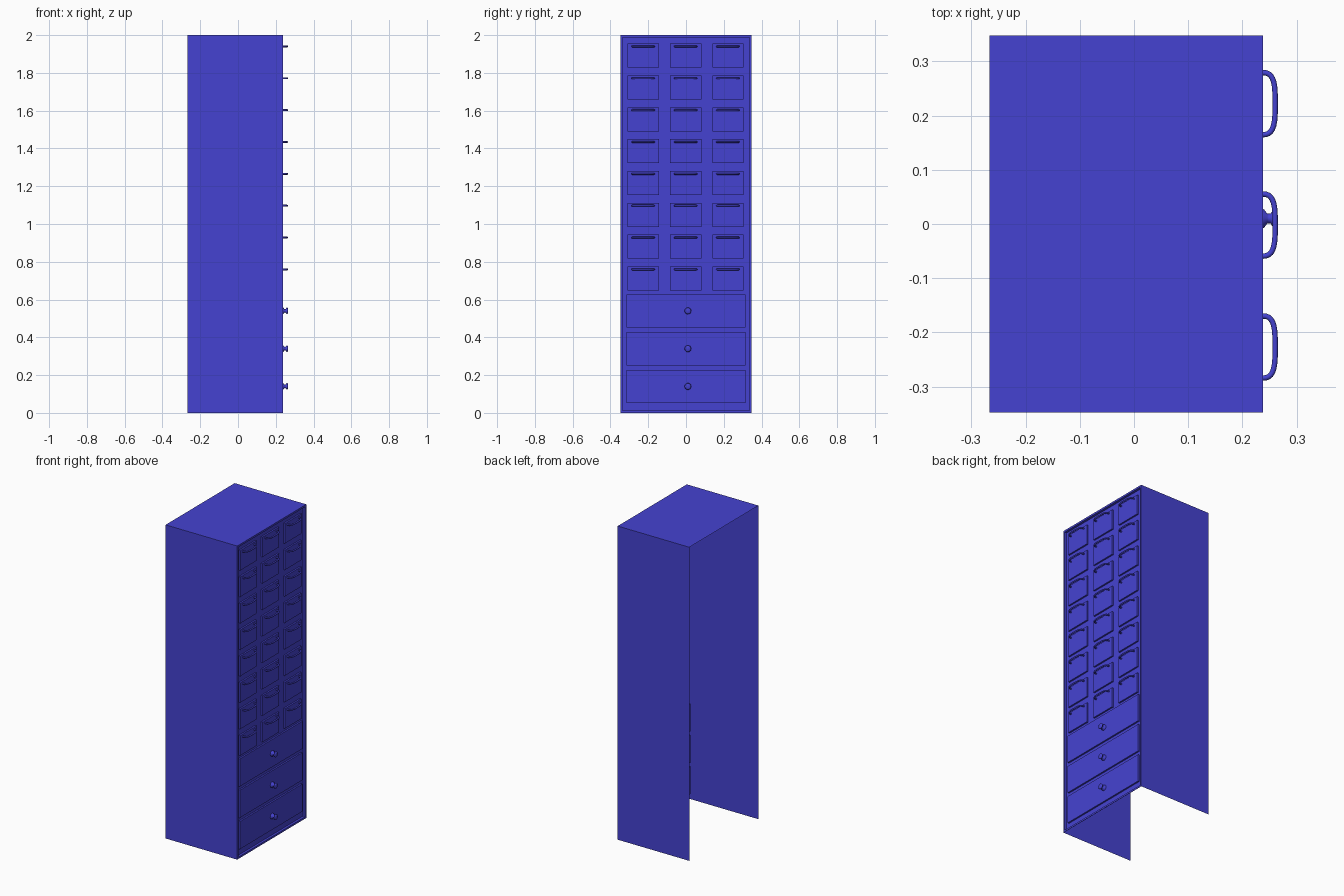
import bpy, bmesh, math
from mathutils import Matrix, Vector

old = bpy.data.objects.get("Cube")
if old:
    bpy.data.objects.remove(old, do_unlink=True)

blue = bpy.data.materials.new("cabinet_blue")
blue.use_nodes = True
color = (0.06, 0.055, 0.64, 1)
blue.diffuse_color = color
blue.node_tree.nodes["Principled BSDF"].inputs["Base Color"].default_value = color

FRONT = 0.238      # outer frame plane
FACE = 0.233       # drawer front plane


def add_object(name, mesh, location=(0, 0, 0)):
    obj = bpy.data.objects.new(name, mesh)
    obj.location = location
    bpy.context.collection.objects.link(obj)
    return obj


def mesh_from(bm, name, smooth=False):
    mesh = bpy.data.meshes.new(name)
    bm.normal_update()
    for f in bm.faces:
        f.smooth = smooth
    bm.to_mesh(mesh)
    bm.free()
    mesh.materials.append(blue)
    return mesh


def box(bm, lo, hi):
    lo, hi = Vector(lo), Vector(hi)
    matrix = Matrix.Translation((lo + hi) / 2) @ Matrix.Diagonal((*(hi - lo), 1))
    bmesh.ops.create_cube(bm, size=1, matrix=matrix)


def drawer(name, y, z_low, z_high, half_width, back):
    bm = bmesh.new()
    box(bm, (back, y - half_width, z_low), (FACE, y + half_width, z_high))
    add_object(name, mesh_from(bm, name))


# Thin shell, open at the back and underneath, with a recessed front panel
bm = bmesh.new()
box(bm, (-0.267, -0.348, 0), (FRONT, 0.348, 2))
bm.normal_update()
front = [f for f in bm.faces if f.normal.x > 0.9]
open_sides = [f for f in bm.faces if f.normal.x < -0.9 or f.normal.z < -0.9]
bmesh.ops.inset_individual(bm, faces=front, thickness=0.017, depth=0)
bmesh.ops.inset_individual(bm, faces=front, thickness=0, depth=-0.015)
bmesh.ops.delete(bm, geom=open_sides, context='FACES')
add_object("cabinet_shell", mesh_from(bm, "cabinet_shell"))

# Bow handle mesh: a round tube along a squarish arch
curve = bpy.data.curves.new("handle_path", 'CURVE')
curve.dimensions = '3D'
curve.bevel_depth = 0.005
curve.bevel_resolution = 2
curve.use_fill_caps = True
steps = 16
path = curve.splines.new('POLY')
path.points.add(steps)
for i, p in enumerate(path.points):
    t = math.pi * i / steps
    c, s = math.cos(t), max(math.sin(t), 0)
    y = math.copysign(abs(c) ** 0.6, c) * 0.0575
    p.co = (0.0275 * s ** 0.6, y, 0, 1)
helper = add_object("handle_helper", curve)
depsgraph = bpy.context.evaluated_depsgraph_get()
handle_mesh = bpy.data.meshes.new_from_object(helper.evaluated_get(depsgraph))
handle_mesh.materials.clear()
handle_mesh.materials.append(blue)
for poly in handle_mesh.polygons:
    poly.use_smooth = len(poly.vertices) == 4
bpy.data.objects.remove(helper, do_unlink=True)

# Small drawers, eight rows of three
for row in range(8):
    z = 1.94 - row * 0.1686
    for col, y in enumerate((-0.227, -0.002, 0.222)):
        tag = f"{row + 1}_{col + 1}"
        drawer("small_drawer_" + tag, y, z - 0.112, z + 0.015, 0.083, 0.195)
        add_object("handle_" + tag, handle_mesh, (FACE, y, z))

# Turned knob mesh, lathed around the x axis
bm = bmesh.new()
profile = [(0, 0.018), (0.007, 0.017), (0.013, 0.009), (0.019, 0.009),
           (0.024, 0.017), (0.029, 0.017), (0.032, 0.012), (0.032, 0)]
verts = [bm.verts.new((x, r, 0)) for x, r in profile]
edges = [bm.edges.new(pair) for pair in zip(verts, verts[1:])]
bmesh.ops.spin(bm, geom=verts + edges, cent=(0, 0, 0), axis=(1, 0, 0),
               angle=math.tau, steps=16)
bmesh.ops.remove_doubles(bm, verts=bm.verts, dist=0.0001)
bmesh.ops.recalc_face_normals(bm, faces=bm.faces)
knob_mesh = mesh_from(bm, "knob", smooth=True)

# Three wide drawers below
for i in range(3):
    z = 0.14 + i * 0.2
    drawer(f"wide_drawer_{i + 1}", 0, z - 0.088, z + 0.088, 0.315, 0.188)
    add_object(f"knob_{i + 1}", knob_mesh, (FACE, 0.01, z))
